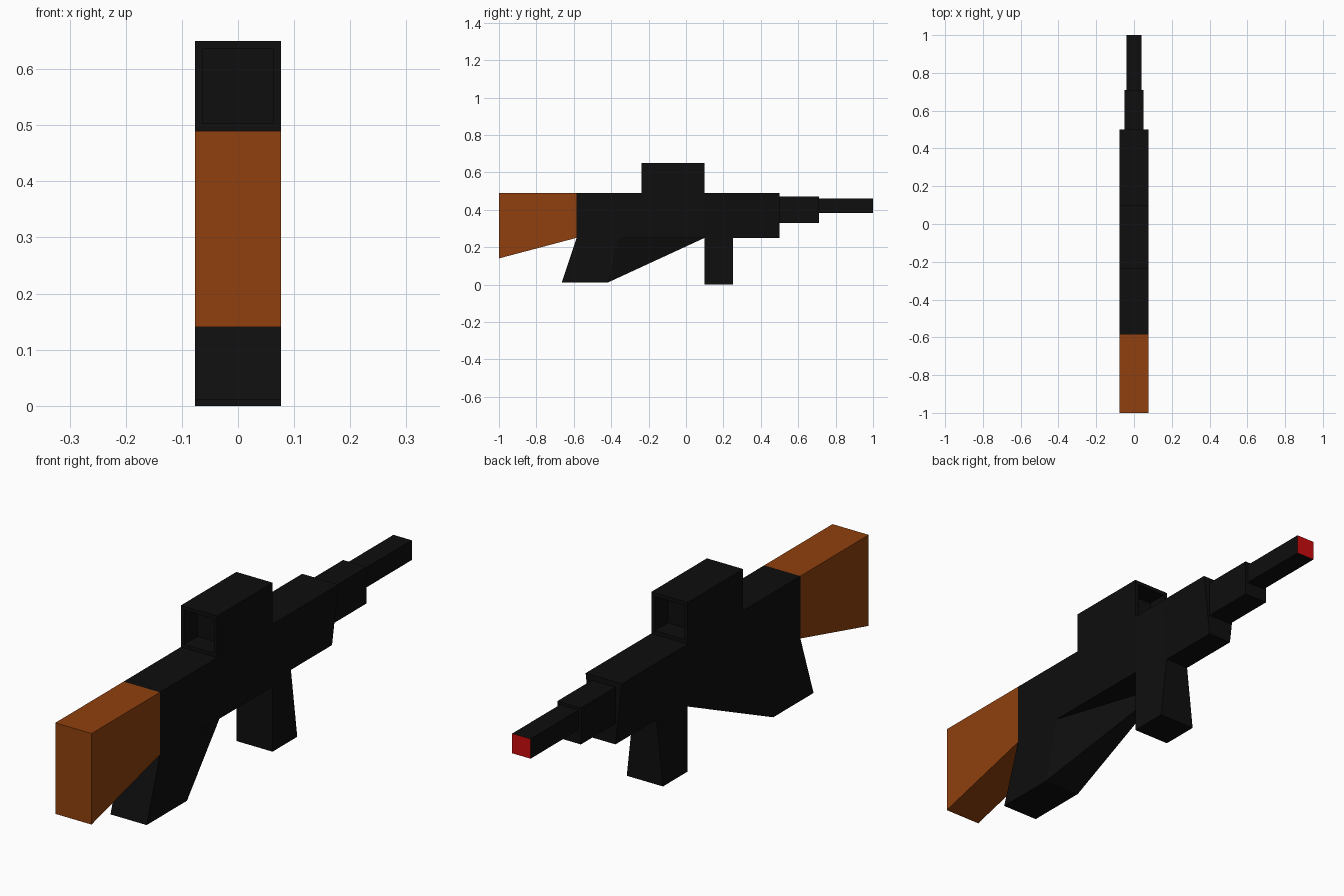
import bpy
import bmesh
from mathutils import Vector

if "Cube" in bpy.data.objects:
    bpy.data.objects.remove(bpy.data.objects["Cube"])


def make_material(name, colour):
    mat = bpy.data.materials.new(name)
    mat.use_nodes = True
    mat.diffuse_color = (*colour, 1)
    mat.node_tree.nodes["Principled BSDF"].inputs["Base Color"].default_value = (*colour, 1)
    return mat


BLACK = make_material("matte black", (0.0044, 0.0044, 0.0044))
WOOD = make_material("brown wood", (0.28, 0.051, 0.0044))
RED = make_material("red tip", (0.6, 0.0035, 0.004))

WIDE = 0.077      # half width of the main parts
NARROW = 0.05     # half width of the slimmer underside


def finish(name, bm, *materials):
    """Turn a bmesh into a flat-shaded object."""
    bmesh.ops.recalc_face_normals(bm, faces=bm.faces)
    mesh = bpy.data.meshes.new(name)
    bm.to_mesh(mesh)
    bm.free()
    for mat in materials:
        mesh.materials.append(mat)
    obj = bpy.data.objects.new(name, mesh)
    bpy.context.collection.objects.link(obj)
    return obj


def loft(sections):
    """Join four-sided rings of points, closing both ends."""
    bm = bmesh.new()
    rings = [[bm.verts.new(p) for p in ring] for ring in sections]
    bm.faces.new(rings[0])
    bm.faces.new(rings[-1])
    for a, b in zip(rings, rings[1:]):
        for i in range(4):
            j = (i + 1) % 4
            bm.faces.new((a[i], a[j], b[j], b[i]))
    return bm


def upright(y, low, high, bottom=WIDE, top=WIDE):
    """Ring across the length, with its own bottom and top half widths."""
    return [(-bottom, y, low), (bottom, y, low), (top, y, high), (-top, y, high)]


def level(z, back, front, rear=WIDE, fore=WIDE):
    """Horizontal ring, with its own half width at each end."""
    return [(-rear, back, z), (rear, back, z), (fore, front, z), (-fore, front, z)]


# Shoulder stock
finish("stock", loft([upright(-1, 0.14, 0.49), upright(-0.585, 0.25, 0.49)]), WOOD)

# Body, slimmer underneath toward the far end
finish("body", loft([
    upright(-0.585, 0.25, 0.49),
    upright(0.1, 0.25, 0.49),
    upright(0.25, 0.25, 0.49, NARROW),
    upright(0.5, 0.25, 0.49, NARROW),
]), BLACK)

# Barrel, in two steps, with a coloured end face
finish("barrel_base", loft([upright(y, 0.33, 0.47, 0.05, 0.05) for y in (0.5, 0.71)]), BLACK)
barrel = finish("barrel", loft([upright(y, 0.383, 0.459, 0.039, 0.039) for y in (0.71, 1)]),
                BLACK, RED)
for face in barrel.data.polygons:
    if face.normal.y > 0.9:
        face.material_index = 1

# Magazine
finish("magazine", loft([level(0, 0.1, 0.25), level(0.25, 0.1, 0.25, WIDE, NARROW)]), BLACK)

# Grip
finish("grip", loft([level(0.01, -0.665, -0.42), level(0.25, -0.585, -0.36)]), BLACK)

# Brace: a pyramid from the grip to one corner of the underside
bm = bmesh.new()
base = [bm.verts.new((x, y, z)) for x, y, z in (
    (-WIDE, -0.42, 0.01), (WIDE, -0.42, 0.01), (WIDE, -0.36, 0.25), (-WIDE, -0.36, 0.25))]
apex = bm.verts.new((-WIDE, 0.1, 0.25))
bm.faces.new(base)
for i in range(4):
    bm.faces.new((base[i], base[(i + 1) % 4], apex))
finish("grip_brace", bm, BLACK)

# Sight, with a recess sunk into each end
bm = loft([upright(-0.237, 0.49, 0.65), upright(0.1, 0.49, 0.65)])
bmesh.ops.recalc_face_normals(bm, faces=bm.faces)
for side in (-1, 1):
    bm.normal_update()
    end = max(bm.faces, key=lambda f: side * f.calc_center_median().y)
    bmesh.ops.inset_region(bm, faces=[end], thickness=0.02)
    sunk = bmesh.ops.extrude_discrete_faces(bm, faces=[end])["faces"][0]
    bmesh.ops.translate(bm, verts=sunk.verts, vec=Vector((0, -side * 0.08, 0)))
finish("sight", bm, BLACK)
